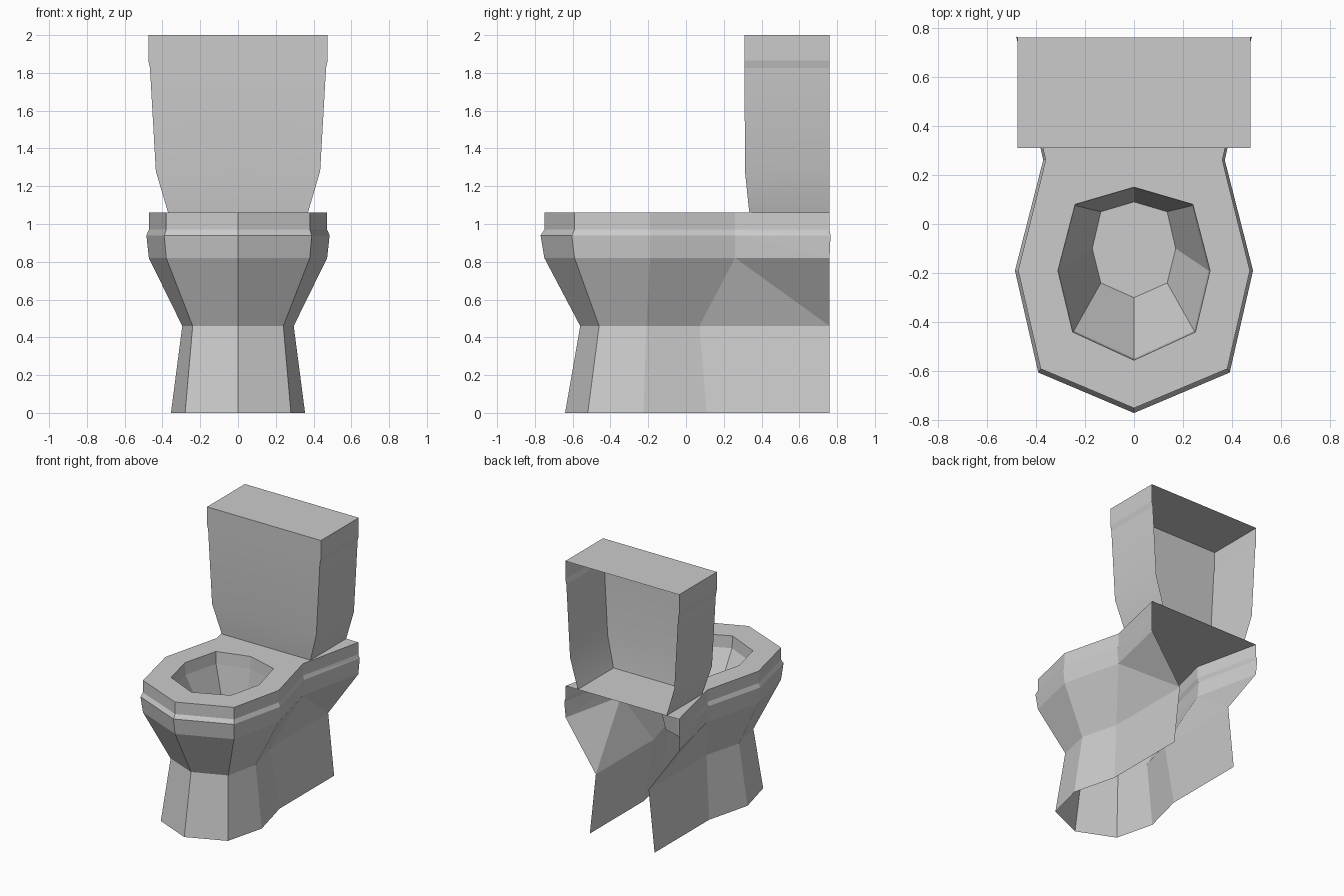
import bpy, bmesh, math

if "Cube" in bpy.data.objects:
    bpy.data.objects.remove(bpy.data.objects["Cube"])


def ring(z, pts):
    return [(x, y, z) for x, y in pts]


def half_shell(name, rings, caps=(), smooth=False):
    """Skin right-hand half rings (front to back), add flat caps, mirror to the left."""
    bm = bmesh.new()
    cache = {}

    def vert(p):
        if p not in cache:
            cache[p] = bm.verts.new(p)
        return cache[p]

    for lo, hi in zip(rings, rings[1:]):
        for i in range(len(lo) - 1):
            a, b, c, d = (vert(p) for p in (lo[i], lo[i + 1], hi[i + 1], hi[i]))
            if i == 3:  # twisted rear panels fold along one diagonal
                bm.faces.new((a, b, d))
                bm.faces.new((b, c, d))
            else:
                bm.faces.new((a, b, c, d))
    for cap in caps:
        bm.faces.new([vert(p) for p in cap])
    mesh = bpy.data.meshes.new(name)
    bm.to_mesh(mesh)
    bm.free()
    obj = bpy.data.objects.new(name, mesh)
    bpy.context.collection.objects.link(obj)
    mirror = obj.modifiers.new("Mirror", 'MIRROR')
    mirror.use_clip = True
    bpy.context.view_layer.objects.active = obj
    obj.select_set(True)
    bpy.ops.object.modifier_apply(modifier="Mirror")
    if smooth:
        bpy.ops.object.shade_smooth_by_angle(angle=math.radians(30))
    obj.select_set(False)
    return obj


# Outer rim outline, from front centre to rear corner
rim = [(0, -0.75), (0.38, -0.59), (0.472, -0.19), (0.36, 0.26), (0.472, 0.76)]
bulge = [(0, -0.77), (0.39, -0.605), (0.485, -0.19), (0.37, 0.26), (0.48, 0.765)]

# Pedestal, open underneath and at the back
half_shell("pedestal", [
    ring(0.0, [(0, -0.64), (0.28, -0.52), (0.355, -0.225), (0.27, 0.11), (0.27, 0.76)]),
    ring(0.46, [(0, -0.56), (0.24, -0.46), (0.295, -0.21), (0.22, 0.07), (0.22, 0.76)]),
    ring(0.82, rim),
])

# Rim band and flat seat top with the bowl opening
opening = [(0, -0.555), (0.25, -0.44), (0.31, -0.19), (0.24, 0.08), (0, 0.15)]
top = ring(1.06, rim)
half_shell("seat_rim",
           [ring(0.82, rim), ring(0.94, bulge), ring(0.97, rim), top],
           [top + [(0, 0.76, 1.06)] + ring(1.06, opening)[::-1]])

# Bowl interior tapering to a flat bottom
bottom = ring(0.55, [(0, -0.30), (0.135, -0.24), (0.17, -0.10), (0.135, 0.05), (0, 0.09)])
lip = ring(0.97, [(x * 0.98, -0.2 + (y + 0.2) * 0.98) for x, y in opening])
half_shell("bowl", [ring(1.06, opening), lip, bottom], [bottom])


# Tank with lid, open at the back
def tank_ring(z, x, y):
    return ring(z, [(0, y), (x, y), (x, 0.76)])


half_shell("tank", [tank_ring(1.06, 0.37, 0.335), tank_ring(1.28, 0.435, 0.312),
                    tank_ring(1.825, 0.466, 0.31)], smooth=True)
lid_top = tank_ring(2.0, 0.475, 0.31)
half_shell("tank_lid", [tank_ring(1.825, 0.466, 0.31), tank_ring(1.865, 0.475, 0.31), lid_top],
           [lid_top + [(0, 0.76, 2.0)]])
